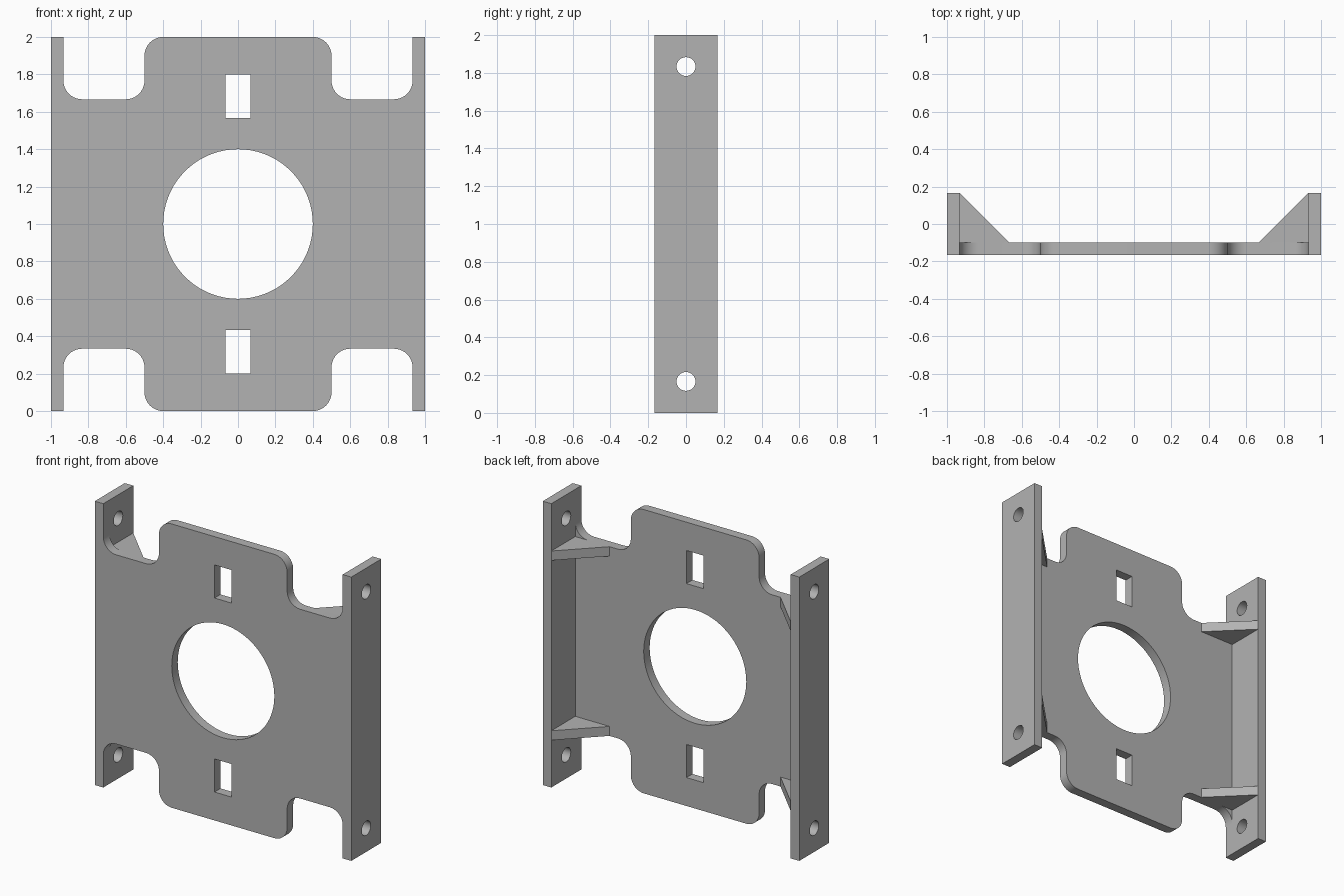
import bpy, bmesh
from math import cos, sin, pi
from mathutils import Vector

cube = bpy.data.objects.get("Cube")
if cube:
    bpy.data.objects.remove(cube, do_unlink=True)

grey = bpy.data.materials.new("plain grey")
grey.use_nodes = True
colour = (0.45, 0.45, 0.45, 1)
grey.diffuse_color = colour
grey.node_tree.nodes["Principled BSDF"].inputs["Base Color"].default_value = colour

T = 1 / 15        # sheet thickness
D = 1 / 6         # half depth of the bracket
INNER = 1 - T     # inner face of the side flanges
NOTCH = 2 / 3     # half height of the plate at the notches
R = 0.1           # corner radius


def circle(u, v, r, n):
    return [(u + r * cos(2 * pi * i / n), v + r * sin(2 * pi * i / n)) for i in range(n)]


def rect(u0, v0, u1, v1):
    return [(u0, v0), (u1, v0), (u1, v1), (u0, v1)]


def rounded(prev, corner, nxt, steps=10):
    """Arc replacing a right-angled corner."""
    c = Vector(corner)
    a = (Vector(prev) - c).normalized() * R
    b = (Vector(nxt) - c).normalized() * R
    arc = []
    for i in range(steps + 1):
        t = pi / 2 * i / steps
        arc.append(tuple(c + a * (1 - sin(t)) + b * (1 - cos(t))))
    return arc


def sheet(name, loops, place, w0, w1):
    """Fill an outline with holes at depth w0 and extrude it to w1."""
    bm = bmesh.new()
    edges = []
    for loop in loops:
        vs = [bm.verts.new(place(u, v, w0)) for u, v in loop]
        edges += [bm.edges.new((vs[i - 1], vs[i])) for i in range(len(vs))]
    bmesh.ops.triangle_fill(bm, edges=edges, use_beauty=True)
    out = bmesh.ops.extrude_face_region(bm, geom=bm.faces[:], use_keep_orig=True)
    move = Vector(place(0, 0, w1)) - Vector(place(0, 0, w0))
    bmesh.ops.translate(bm, vec=move,
                        verts=[g for g in out["geom"] if isinstance(g, bmesh.types.BMVert)])
    bmesh.ops.recalc_face_normals(bm, faces=bm.faces[:])
    mesh = bpy.data.meshes.new(name)
    bm.to_mesh(mesh)
    bm.free()
    mesh.materials.append(grey)
    obj = bpy.data.objects.new(name, mesh)
    bpy.context.collection.objects.link(obj)
    bpy.ops.object.select_all(action="DESELECT")
    obj.select_set(True)
    bpy.context.view_layer.objects.active = obj
    bpy.ops.object.shade_smooth_by_angle(angle=pi / 6)
    return obj


# Front plate: one quarter of the outline, mirrored both ways
tab, inner, outer = (0.5, 1), (0.5, NOTCH), (INNER, NOTCH)
end = (INNER, NOTCH + R)
quarter = (rounded((0, 1), tab, inner) + rounded(tab, inner, outer)
           + rounded(inner, outer, end))
right = quarter + [(u, -v) for u, v in reversed(quarter)]
outline = right + [(-u, v) for u, v in reversed(right)]
holes = [circle(0, 0, 0.4, 72),
         rect(-T, 0.567, T, 0.8),
         rect(-T, -0.8, T, -0.567)]
sheet("front_plate", [outline] + holes, lambda u, v, w: (u, w, v + 1), -D, -D + T)

for side, s in (("left", 1), ("right", -1)):
    # Side flange with two bolt holes
    loops = [rect(-D, 0, D, 2)] + [circle(0, 1 + k * 5 / 6, 0.05, 32) for k in (-1, 1)]
    sheet(side + "_flange", loops, lambda u, v, w: (s * w, u, v), INNER, 1)

    # Triangular gussets flush with the notch edges
    triangle = [(NOTCH, -D + T), (INNER, -D + T), (INNER, D)]
    for level, k in (("upper", 1), ("lower", -1)):
        sheet(f"{side}_{level}_gusset", [triangle],
              lambda u, v, w: (s * u, v, 1 + k * w), NOTCH - T, NOTCH)
